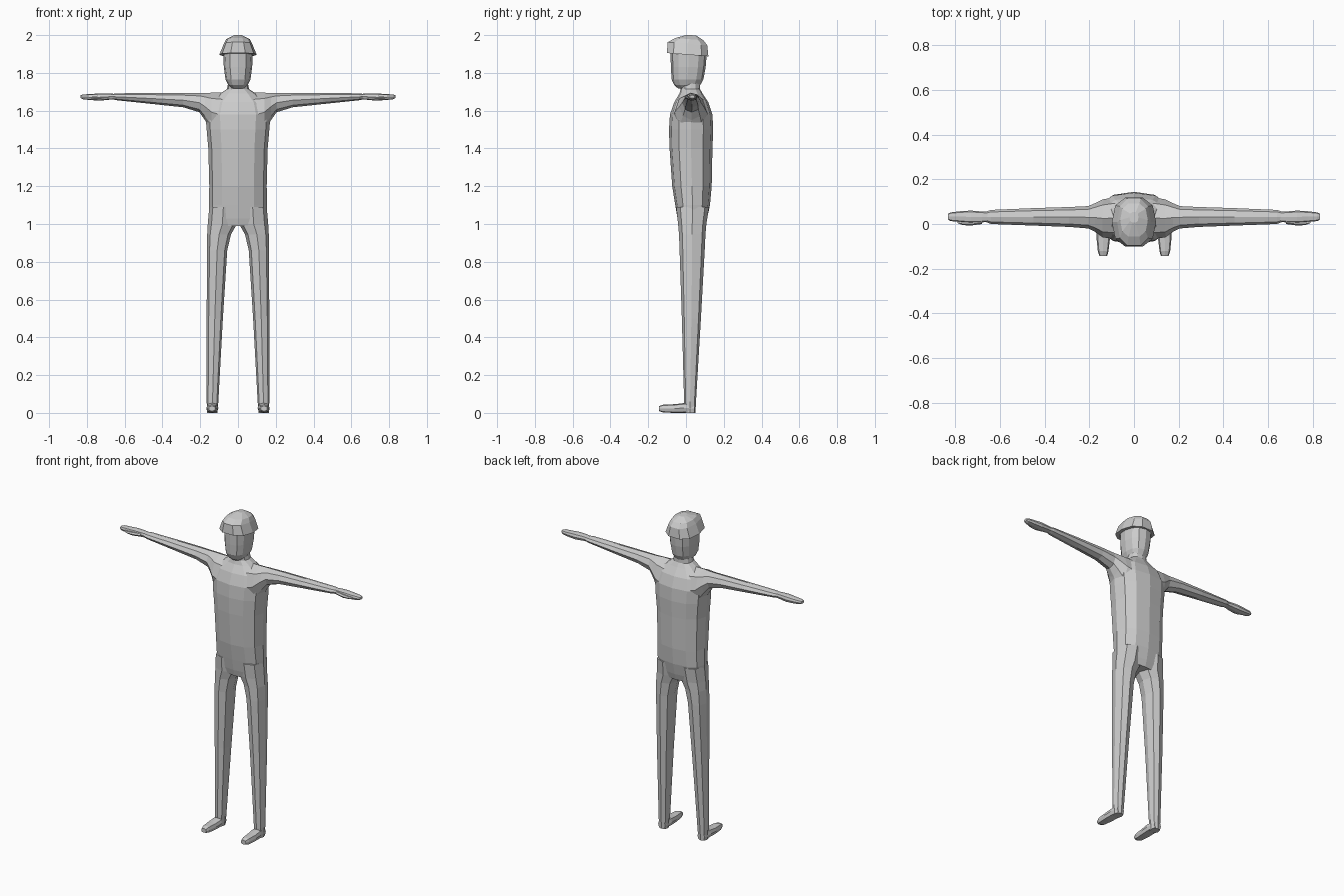
import bpy, bmesh, math


def loft(name, axis, rings, sides=8, power=1.0, tilt=0.0):
    """Closed skin through rings (pos, u0, u1, v0, v1) across the axis x, y or z.
    power < 1 makes the rings boxier; tilt slopes z-rings along y."""
    bm = bmesh.new()
    loops = []
    for p, u0, u1, v0, v1 in rings:
        loop = []
        for i in range(sides):
            a = 2 * math.pi * i / sides
            c, s = math.cos(a), math.sin(a)
            u = (u0 + u1) / 2 + (u1 - u0) / 2 * math.copysign(abs(c) ** power, c)
            v = (v0 + v1) / 2 + (v1 - v0) / 2 * math.copysign(abs(s) ** power, s)
            co = {'x': (p, u, v), 'y': (u, p, v), 'z': (u, v, p - tilt * v)}[axis]
            loop.append(bm.verts.new(co))
        loops.append(loop)
    for a, b in zip(loops, loops[1:]):
        for i in range(sides):
            j = (i + 1) % sides
            bm.faces.new((a[i], a[j], b[j], b[i]))
    bm.faces.new(loops[0])
    bm.faces.new(loops[-1])
    bmesh.ops.recalc_face_normals(bm, faces=bm.faces)
    me = bpy.data.meshes.new(name)
    bm.to_mesh(me)
    bm.free()
    ob = bpy.data.objects.new(name, me)
    bpy.context.collection.objects.link(ob)
    return ob


def flip(name, axis, rings, side, **kw):
    """Loft on the +x side, or mirrored to the -x side."""
    out = []
    for p, u0, u1, v0, v1 in rings:
        if axis == 'x':
            out.append((p * side, u0, u1, v0, v1))
        else:
            out.append((p, u0 * side, u1 * side, v0, v1))
    return loft(name, axis, out, **kw)


def sym(rows):
    return [(z, -h, h, y0, y1) for z, h, y0, y1 in rows]


# Torso and neck
body = loft("body", 'z', sym([
    (0.99, .135, -.035, .10), (1.03, .152, -.045, .112), (1.1, .154, -.057, .127),
    (1.2, .152, -.073, .136), (1.4, .157, -.087, .14), (1.5, .166, -.09, .144),
    (1.58, .172, -.085, .14), (1.645, .15, -.062, .118), (1.69, .095, -.035, .088),
    (1.715, .058, -.028, .074), (1.78, .047, -.03, .075)]), sides=12, power=.85)

# Head
parts = [loft("head", 'z', sym([
    (1.718, .035, -.042, .06), (1.735, .052, -.062, .075), (1.765, .066, -.076, .092),
    (1.83, .075, -.08, .104), (1.9, .078, -.082, .11), (1.95, .065, -.075, .10)]),
    sides=12, power=.85)]

# Limbs
arm = [(.06, -.07, .125, 1.44, 1.695), (.14, -.06, .11, 1.49, 1.695),
       (.175, -.035, .093, 1.55, 1.694), (.205, -.02, .08, 1.592, 1.693),
       (.29, -.013, .076, 1.618, 1.693), (.45, -.007, .071, 1.635, 1.693),
       (.64, .0, .063, 1.655, 1.692), (.665, .01, .055, 1.66, 1.688)]
hand = [(.64, .012, .053, 1.66, 1.688), (.68, .007, .056, 1.658, 1.691),
        (.73, .004, .06, 1.653, 1.692), (.78, .009, .057, 1.656, 1.688),
        (.82, .013, .052, 1.66, 1.686), (.833, .02, .045, 1.666, 1.682)]
thumb = [(.68, .0, .025, 1.664, 1.684), (.73, -.007, .018, 1.66, 1.682),
         (.765, -.005, .014, 1.662, 1.678), (.79, .004, .014, 1.665, 1.676)]
leg = [(1.09, .003, .152, -.052, .122), (1.0, .006, .16, -.042, .108),
       (.945, .037, .163, -.037, .103), (.86, .057, .164, -.034, .099),
       (.5, .08, .166, -.022, .079), (.06, .104, .166, -.01, .053),
       (.0, .109, .163, -.006, .05)]
foot = [(.046, .112, .161, .001, .045), (-.01, .104, .167, .0, .052),
        (-.06, .107, .168, .0, .046), (-.12, .114, .162, .002, .044),
        (-.143, .12, .155, .01, .036)]
for side, tag in ((1, "left"), (-1, "right")):
    parts += [flip("arm_" + tag, 'x', arm, side),
              flip("hand_" + tag, 'x', hand, side, power=.7),
              flip("thumb_" + tag, 'x', thumb, side, sides=6),
              flip("leg_" + tag, 'z', leg, side, power=.85),
              flip("foot_" + tag, 'y', foot, side, power=.65)]

# Merge all parts into one skin
bpy.context.view_layer.objects.active = body
for part in parts:
    mod = body.modifiers.new("join", 'BOOLEAN')
    mod.operation = 'UNION'
    mod.solver = 'EXACT'
    mod.object = part
    bpy.ops.object.modifier_apply(modifier=mod.name)
    bpy.data.objects.remove(part)

# Helmet-like hat, slightly higher at the front
loft("hat", 'z', sym([
    (1.897, .099, -.106, .123), (1.955, .075, -.101, .117),
    (1.98, .062, -.06, .095), (2.002, .02, .005, .055)]),
    sides=10, power=.8, tilt=.08)
